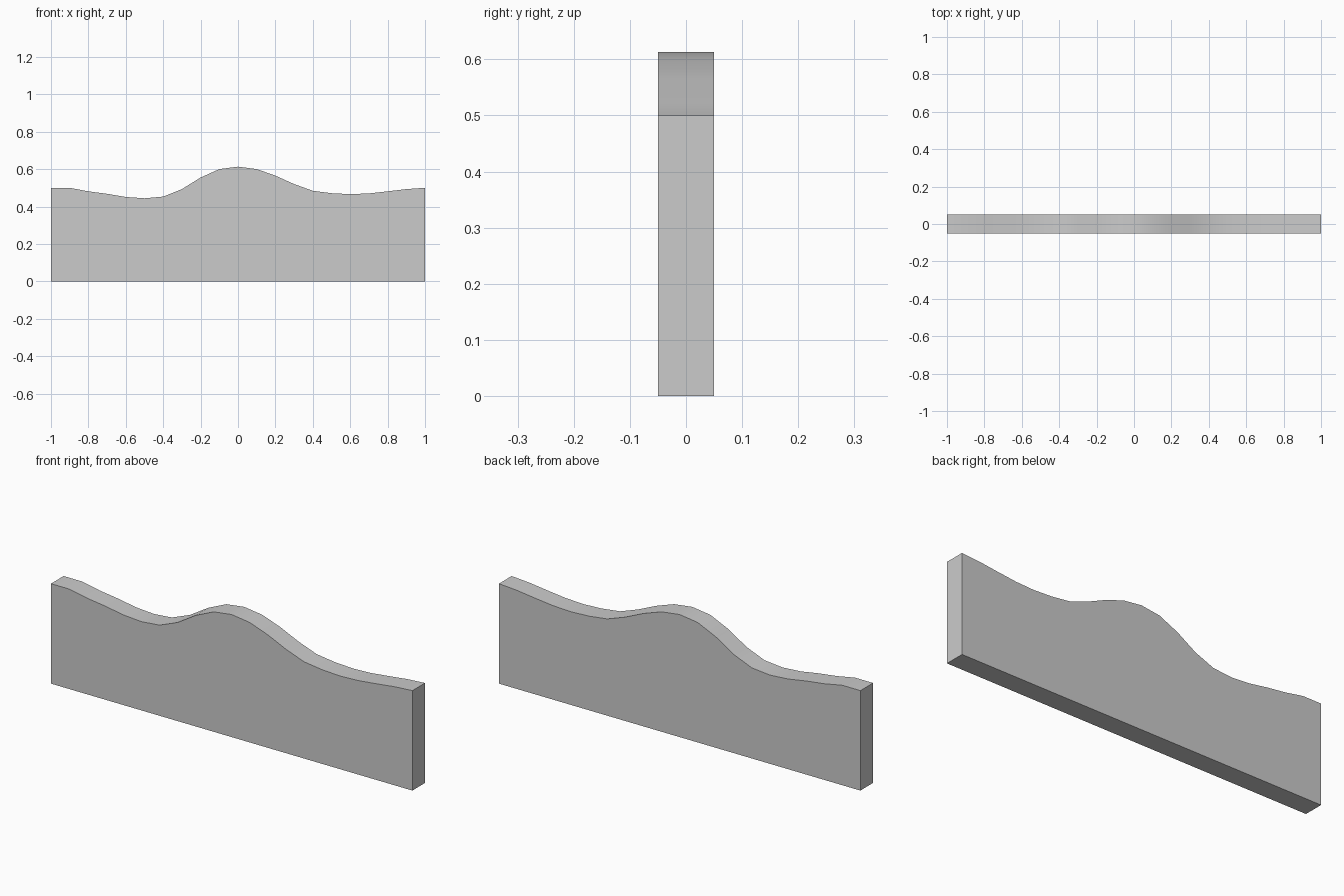
import bpy, bmesh, math

if "Cube" in bpy.data.objects:
    bpy.data.objects.remove(bpy.data.objects["Cube"])

# Height of the wavy top edge, one value every 0.1 units from x = -1 to x = 1
heights = [0.50, 0.50, 0.481, 0.468, 0.451, 0.444, 0.453, 0.493, 0.555, 0.60, 0.613,
           0.60, 0.565, 0.52, 0.484, 0.471, 0.466, 0.47, 0.481, 0.493, 0.50]
thickness = 0.1

# Panel outline: flat base, then the top edge from right to left
top = [(-1 + 0.1 * i, z) for i, z in enumerate(heights)]
outline = [(-1, 0), (1, 0)] + top[::-1]

# Extrude the outline through the thickness
bm = bmesh.new()
front = bm.faces.new([bm.verts.new((x, -thickness / 2, z)) for x, z in outline])
ext = bmesh.ops.extrude_face_region(bm, geom=[front], use_keep_orig=True)
moved = [g for g in ext["geom"] if isinstance(g, bmesh.types.BMVert)]
bmesh.ops.translate(bm, verts=moved, vec=(0, thickness, 0))
bmesh.ops.recalc_face_normals(bm, faces=bm.faces)

mesh = bpy.data.meshes.new("wavy_panel")
bm.to_mesh(mesh)
bm.free()
panel = bpy.data.objects.new("wavy_panel", mesh)
bpy.context.collection.objects.link(panel)

# Smooth top edge, sharp corners
bpy.context.view_layer.objects.active = panel
panel.select_set(True)
bpy.ops.object.shade_smooth_by_angle(angle=math.radians(30))
